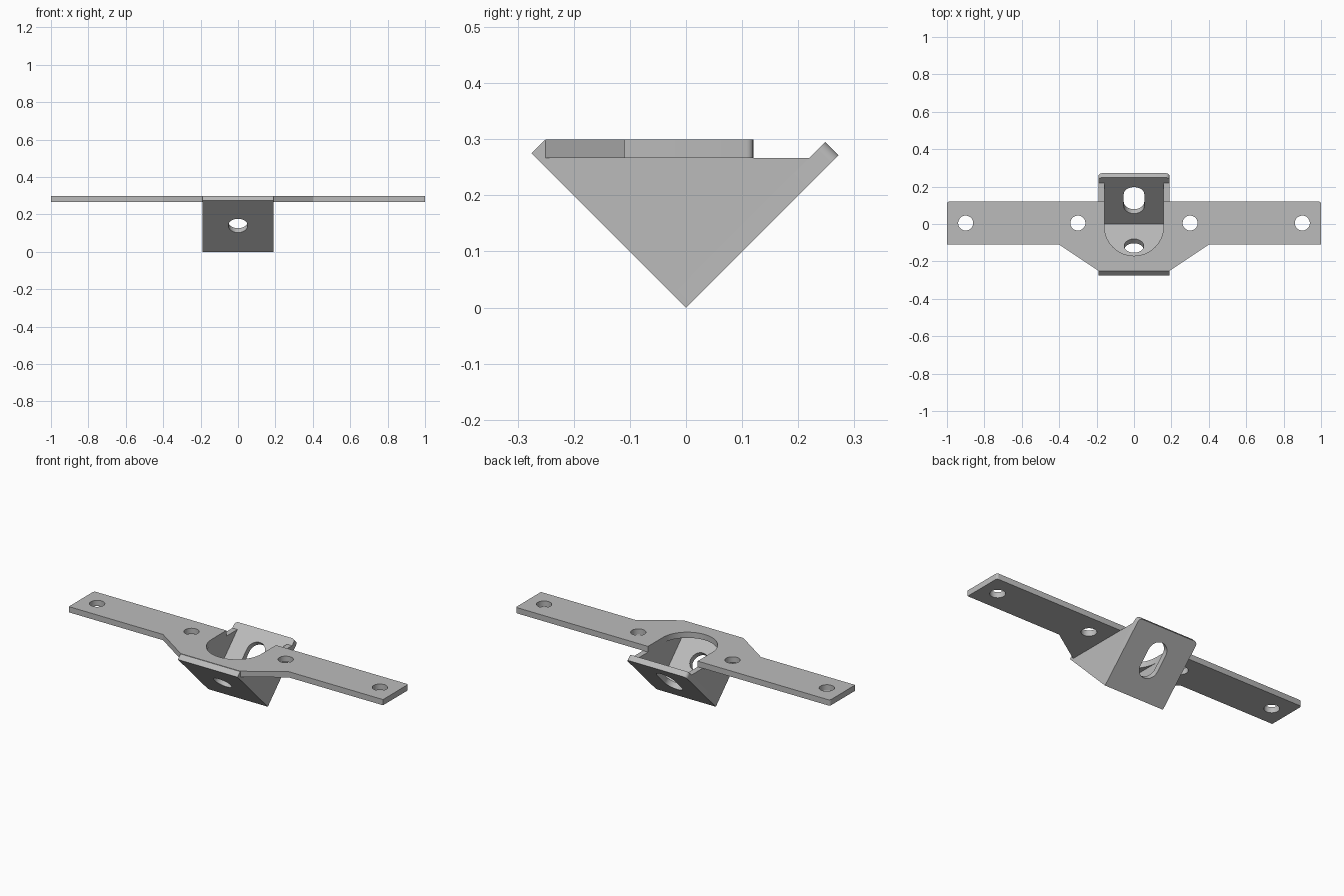
import bpy
import bmesh
from math import cos, sin, pi, radians, sqrt

cube = bpy.data.objects.get("Cube")
if cube:
    bpy.data.objects.remove(cube, do_unlink=True)

steel = bpy.data.materials.new("grey steel")
steel.use_nodes = True
GREY = (0.5, 0.5, 0.5, 1)
steel.diffuse_color = GREY
steel.node_tree.nodes["Principled BSDF"].inputs["Base Color"].default_value = GREY

T = 0.033            # sheet thickness
HALF = 0.19          # half width of the bracket
INNER = 0.158        # half width between the side walls
R2 = sqrt(0.5)


def arc(cx, cy, r, start, end, steps=8):
    """Points along an arc, angles in degrees."""
    angles = [radians(start + (end - start) * i / steps) for i in range(steps + 1)]
    return [(cx + r * cos(a), cy + r * sin(a)) for a in angles]


def circle(cx, cy, r):
    return arc(cx, cy, r, 0, 360, 40)[:-1]


def sheet(name, loops, thickness, location=(0, 0, 0), rotation=(0, 0, 0)):
    """Flat sheet from an outline followed by hole loops."""
    curve = bpy.data.curves.new(name, 'CURVE')
    curve.dimensions = '2D'
    curve.fill_mode = 'BOTH'
    curve.extrude = thickness / 2
    for loop in loops:
        spline = curve.splines.new('POLY')
        spline.points.add(len(loop) - 1)
        for point, (x, y) in zip(spline.points, loop):
            point.co = (x, y, 0, 1)
        spline.use_cyclic_u = True
    obj = bpy.data.objects.new(name, curve)
    bpy.context.collection.objects.link(obj)
    obj.location = location
    obj.rotation_euler = [radians(a) for a in rotation]
    bpy.ops.object.select_all(action='DESELECT')
    obj.select_set(True)
    bpy.context.view_layer.objects.active = obj
    bpy.ops.object.convert(target='MESH')
    obj = bpy.context.object
    obj.name = name
    bm = bmesh.new()
    bm.from_mesh(obj.data)
    bmesh.ops.remove_doubles(bm, verts=bm.verts, dist=0.0001)
    bmesh.ops.recalc_face_normals(bm, faces=bm.faces)
    bm.to_mesh(obj.data)
    bm.free()
    obj.data.materials.clear()
    obj.data.materials.append(steel)
    bpy.ops.object.shade_smooth_by_angle(angle=radians(30))
    return obj


# Mounting strip with a U-shaped opening and four screw holes
BACK, FRONT, C = 0.12, -0.11, 0.012
half_outline = [(HALF, -0.25), (0.4, FRONT), (1, FRONT)]
half_outline += arc(1 - C, BACK - C, C, 0, 90, 4)
half_outline += [(INNER, BACK)]
opening = arc(0, -0.012, INNER, 0, -180, 40)
mirrored = [(-x, y) for x, y in reversed(half_outline)]
screw_holes = [circle(x, 0.005, 0.04) for x in (-0.9, -0.3, 0.3, 0.9)]
sheet("mounting_strip", [half_outline + opening + mirrored] + screw_holes,
      T, (0, 0, 0.3 - T / 2))

# Sloping back panel with rounded top corners and a long slot
TOP, R = 0.384, 0.02
back_outline = [(-HALF, 0), (HALF, 0)]
back_outline += arc(HALF - R, TOP - R, R, 0, 90)
back_outline += arc(R - HALF, TOP - R, R, 90, 180)
slot = arc(0, 0.257, 0.055, 0, 180, 20) + arc(0, 0.167, 0.055, 180, 360, 20)
off = T / 2 * R2
sheet("back_panel", [back_outline, slot], T, (0, -off, off), (45, 0, 0))

# Sloping front panel with a round hole
front_outline = [(-HALF, T), (HALF, T), (HALF, 0.389), (-HALF, 0.389)]
sheet("front_panel", [front_outline, circle(0, 0.198, 0.052)],
      T, (0, off, off), (135, 0, 0))

# Triangular side walls filling the V between the panels
low, high = T / R2, 0.3 - T
triangle = [(0, low), (high - low, high), (low - high, high)]
for side, sign in (("left", 1), ("right", -1)):
    sheet(side + "_side_wall", [triangle], HALF - INNER,
          (sign * (HALF + INNER) / 2, 0, 0), (90, 0, 90))
